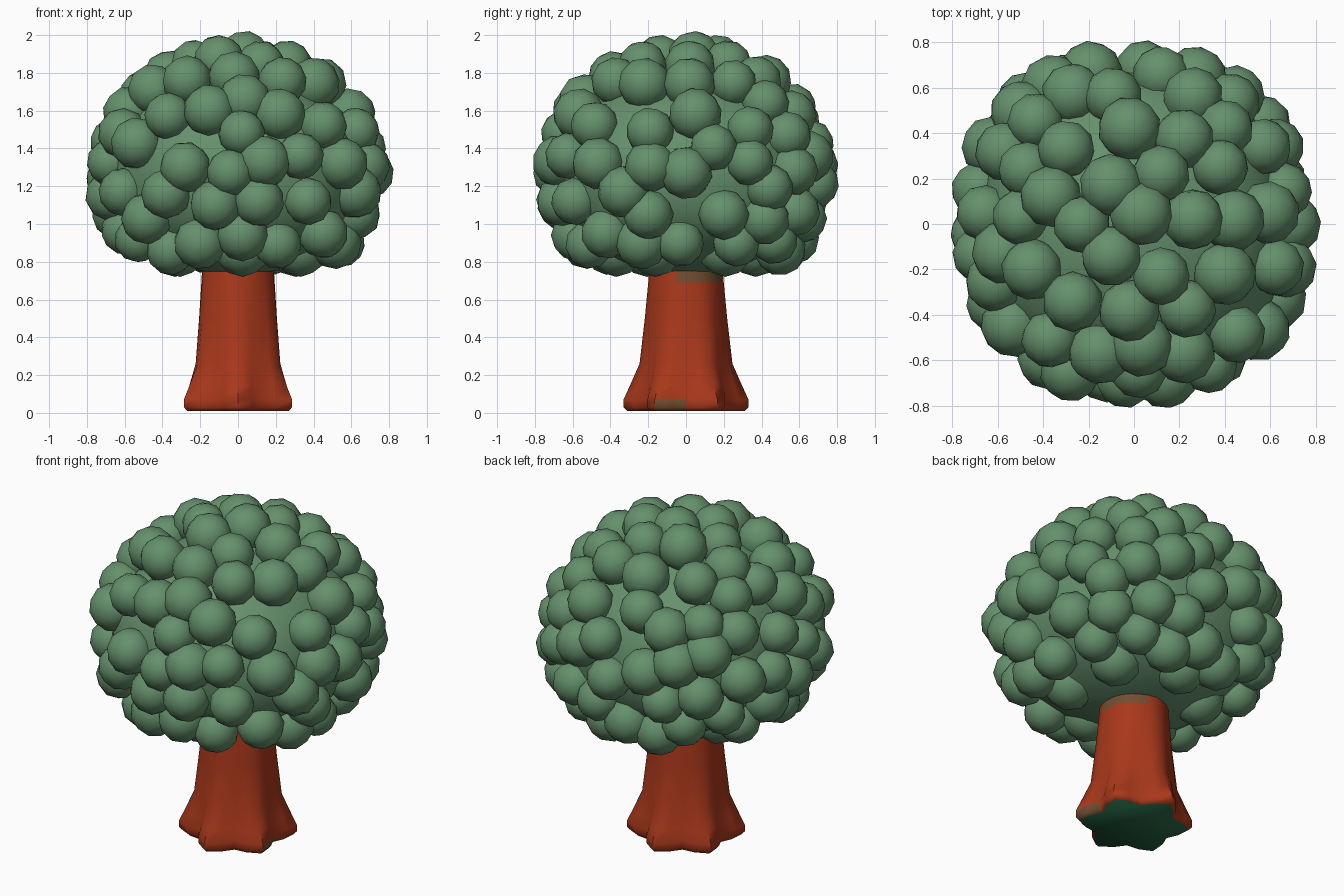
import bpy, bmesh, math
from mathutils import Vector, Matrix

if "Cube" in bpy.data.objects:
    bpy.data.objects.remove(bpy.data.objects["Cube"])


def material(name, rgb):
    m = bpy.data.materials.new(name)
    m.diffuse_color = (*rgb, 1)
    m.use_nodes = True
    m.node_tree.nodes["Principled BSDF"].inputs["Base Color"].default_value = m.diffuse_color
    return m


leaf = material("leaf green", (0.13, 0.28, 0.15))
bark = material("red brown bark", (0.40, 0.040, 0.011))
under = material("dark green underside", (0.019, 0.125, 0.055))
moss = material("olive brown moss", (0.17, 0.075, 0.03))


def finish(name, bm, mats, angle):
    me = bpy.data.meshes.new(name)
    bm.to_mesh(me)
    bm.free()
    ob = bpy.data.objects.new(name, me)
    bpy.context.collection.objects.link(ob)
    for m in mats:
        me.materials.append(m)
    bpy.ops.object.select_all(action='DESELECT')
    ob.select_set(True)
    bpy.context.view_layer.objects.active = ob
    bpy.ops.object.shade_smooth_by_angle(angle=math.radians(angle))
    return ob


# Trunk: six root lobes that fade out upwards
rings = [(0.01, 0.270, 0.040), (0.03, 0.288, 0.043), (0.07, 0.288, 0.043), (0.14, 0.266, 0.033),
         (0.26, 0.232, 0.014), (0.50, 0.212, 0.006), (0.69, 0.197, 0.003), (0.85, 0.185, 0)]
SIDES = 24
bm = bmesh.new()
loops = []
for z, r, lobe in rings:
    loop = []
    for i in range(SIDES):
        a = 2 * math.pi * i / SIDES
        rr = r + lobe * math.cos(6 * (a - math.radians(30)))
        loop.append(bm.verts.new((rr * math.cos(a), rr * math.sin(a), z)))
    loops.append(loop)
for k, (lo, hi) in enumerate(zip(loops, loops[1:])):
    for i in range(SIDES):
        j = (i + 1) % SIDES
        f = bm.faces.new((lo[i], lo[j], hi[j], hi[i]))
        # mossy patches at the foot and under the crown, on the right side
        if (k < 2 and i in (22, 23)) or (k == 6 and i in (23, 0, 1, 2, 3, 4)):
            f.material_index = 2
bm.faces.new(loops[-1])
base = bm.faces.new(loops[0][::-1])
base.material_index = 1
finish("trunk", bm, [bark, under, moss], 60)

# Canopy outline: an ellipsoid, slightly squared in plan
MID = Vector((0, 0, 1.27))
A, C = 0.685, 0.615


def bulge(p):
    return 1.028 - 0.028 * math.cos(4 * math.atan2(p.y, p.x))


# Canopy core with a flattened underside
bm = bmesh.new()
bmesh.ops.create_icosphere(bm, subdivisions=4, radius=1)
for v in bm.verts:
    p, k = v.co.copy(), 0.67 * bulge(v.co)
    z = p.z * 0.55 if p.z > 0 else -0.54 * abs(p.z) ** 0.85
    v.co = MID + Vector((p.x * k, p.y * k, z))
finish("canopy_core", bm, [leaf], 60)

# Leaf clumps, placed by looking at the canopy from several sides
front = [(-.27, .49), (-.02, .51), (-.37, .3), (-.15, .33), (.02, .21), (.22, .31), (.45, .25),
         (-.61, .21), (-.28, .03), (-.04, 0), (.14, .06), (.33, .09), (.55, .05), (-.61, -.1),
         (-.38, -.11), (.11, -.15), (.37, -.15), (.62, -.1), (-.53, -.35), (-.2, -.37),
         (.21, -.38), (.45, -.32), (-.12, -.17)]
right = [(-.19, .22), (.05, .31), (.34, .23), (0, 0), (.44, -.08), (-.2, -.22), (.2, -.22),
         (-.03, -.37), (.57, -.35)]
top = [(-.5, .03), (-.1, .17), (.12, .22), (.26, .02), (-.1, -.14), (.12, -.23), (-.25, -.34),
       (.4, -.22), (.38, .25), (-.02, .42), (-.3, .33), (-.45, -.2)]
back_left = [(-.26, .31), (.03, .48), (.37, .37), (-.51, .13), (-.21, .09), (-.18, -.25),
             (.14, .02), (.17, -.14), (-.44, -.07), (.36, -.28), (.13, -.38), (-.39, -.29),
             (.56, .21), (.54, -.01)]
back_right = [(-.15, .31), (.1, .37), (-.36, .31), (-.23, .04), (0, .1), (.18, .04), (.36, .13),
              (.48, .33), (-.63, -.07), (-.44, -.18), (.41, -.21), (.59, -.33), (-.22, .5)]
centres = []


def add(n, gap):
    k = A * bulge(n)
    p = MID + Vector((n.x * k, n.y * k, n.z * C))
    if p.z > 0.85 and all((p - q).length > gap for q in centres):
        centres.append(p)


def place(points, azimuth, elevation):
    a, e = math.radians(azimuth), math.radians(elevation)
    side = Vector((-math.sin(a), math.cos(a), 0))
    look = Vector((math.cos(a) * math.cos(e), math.sin(a) * math.cos(e), math.sin(e)))
    up = look.cross(side)
    for u, v in points:
        n = look
        for _ in range(4):
            k = A * bulge(n)
            shrink = Vector((1 / k, 1 / k, 1 / C))
            q, d = (side * u + up * v) * shrink, look * shrink
            b, dd = q.dot(d), d.dot(d)
            t = (-b + math.sqrt(max(0, b * b - dd * (q.dot(q) - 1)))) / dd
            n = (q + d * t).normalized()
        add(n, 0.15)


place(front, -90, 0)
place(right, 0, 0)
place(top, -90, 90)
place(back_left, 121, 25)
place(back_right, 59, -25)

# fill the remaining gaps evenly
N = 2500
for i in range(N):
    z = 1 - 2 * (i + 0.5) / N
    a = i * 2.399963
    s = math.sqrt(1 - z * z)
    add(Vector((s * math.cos(a), s * math.sin(a), z)), 0.185)

bm = bmesh.new()
for i, p in enumerate(centres):
    r = 0.133 + 0.008 * math.sin(i * 2.7)
    rot = Matrix.Rotation(i * 1.3, 4, Vector((math.sin(i), math.cos(i), 0.5)))
    bmesh.ops.create_icosphere(bm, subdivisions=2, radius=r,
                               matrix=Matrix.Translation(p) @ rot)
# low, shallow clumps under the rim
for i in range(6):
    a = math.radians(34 + 60 * i)
    p = Vector((0.37 * math.cos(a), 0.37 * math.sin(a), 0.87))
    bmesh.ops.create_icosphere(bm, subdivisions=2, radius=0.15, matrix=Matrix.Translation(p))
finish("leaf_clumps", bm, [leaf], 45)
